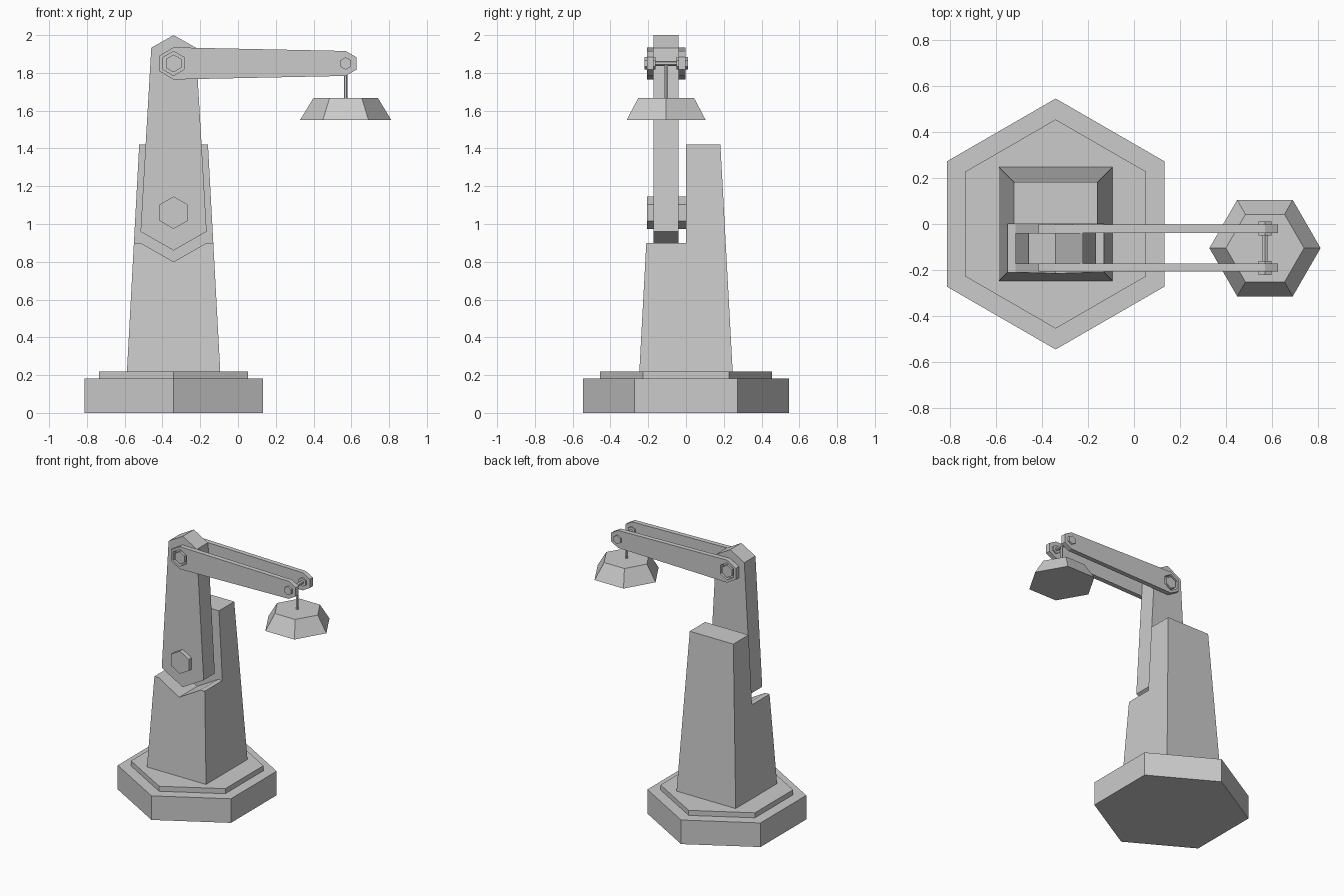
import bpy, bmesh
from math import sin, cos, pi

if "Cube" in bpy.data.objects:
    bpy.data.objects.remove(bpy.data.objects["Cube"])

CX, CY = -0.341, -0.105    # mast axis x, arm mid-plane y
TIP, PZ = 0.57, 1.85       # lamp pivot x, upper pivot height


def loft(name, a, b):
    """Solid between two matching rings of points."""
    bm = bmesh.new()
    va = [bm.verts.new(p) for p in a]
    vb = [bm.verts.new(p) for p in b]
    n = len(a)
    bm.faces.new(va)
    bm.faces.new(vb)
    for i in range(n):
        j = (i + 1) % n
        bm.faces.new((va[i], va[j], vb[j], vb[i]))
    bmesh.ops.recalc_face_normals(bm, faces=bm.faces)
    me = bpy.data.meshes.new(name)
    bm.to_mesh(me)
    bm.free()
    ob = bpy.data.objects.new(name, me)
    bpy.context.collection.objects.link(ob)
    return ob


def ring(x, y, r, n=6, start=0.0):
    return [(x + r * cos(start + 2 * pi * i / n), y + r * sin(start + 2 * pi * i / n)) for i in range(n)]


def upright(name, x, y, r0, r1, z0, z1, n=6, start=0.0):
    return loft(name, [(*p, z0) for p in ring(x, y, r0, n, start)],
                [(*p, z1) for p in ring(x, y, r1, n, start)])


def slab(name, profile, y0, y1):
    """Front-view profile (x, z) extruded along y."""
    return loft(name, [(x, y0, z) for x, z in profile], [(x, y1, z) for x, z in profile])


def hex_pin(name, x, z, r, y0, y1):
    return slab(name, ring(x, z, r, 6, pi / 2), y0, y1)


def cut(ob, cutter):
    m = ob.modifiers.new("cut", 'BOOLEAN')
    m.operation = 'DIFFERENCE'
    m.object = cutter
    m.solver = 'EXACT'
    cutter.hide_render = True
    cutter.hide_viewport = True


# Hexagonal base, two steps
upright("base", CX, 0, 0.546, 0.546, 0, 0.182, 6, pi / 2)
upright("base_step", CX, 0, 0.455, 0.455, 0.182, 0.22, 6, pi / 2)

# Tapered tower with a V-floored notch in its front half
s = 2 ** 0.5
tower = upright("tower", CX, 0, 0.247 * s, 0.182 * s, 0.22, 1.42, 4, pi / 4)
notch = slab("notch_cutter", [(-1, 0.9), (CX - 0.175, 0.9), (CX, 0.8), (CX + 0.175, 0.9),
                              (1, 0.9), (1, 2), (-1, 2)], -1, 0)
cut(tower, notch)

# Upright arm in the notch
half = [(0.175, 0.96), (0.118, 1.933)]
slab("upright_arm", [(CX, 0.86)] + [(CX + x, z) for x, z in half] + [(CX, 2.0)]
     + [(CX - x, z) for x, z in reversed(half)], CY - 0.068, CY + 0.065)
hex_pin("lower_bolt", CX, 1.06, 0.086, CY - 0.102, CY + 0.106)

# Twin boom plates with pivot holes and end nuts
big, small = ring(CX, PZ, 0.085, 6, pi / 2), ring(TIP, PZ, 0.066, 6, pi / 2)
boom = big[:4] + small[3:] + small[:1]
hole = hex_pin("pivot_hole_cutter", CX, PZ, 0.064, -1, 1)
for side, d in (("front", -1), ("back", 1)):
    plate = slab("boom_plate_" + side, boom, CY + d * 0.066, CY + d * 0.102)
    cut(plate, hole)
    hex_pin("end_nut_" + side, TIP, PZ, 0.033, CY + d * 0.056, CY + d * 0.116)
hex_pin("upper_bolt", CX, PZ, 0.047, CY - 0.102, CY + 0.102)

# Hanging lamp
hex_pin("hanger_bar", TIP, PZ, 0.013, CY - 0.07, CY + 0.07)
upright("hanger_rod", TIP, CY, 0.01, 0.01, 1.66, PZ, 6)
upright("lamp_shade", TIP, CY, 0.242, 0.17, 1.55, 1.668, 6)
